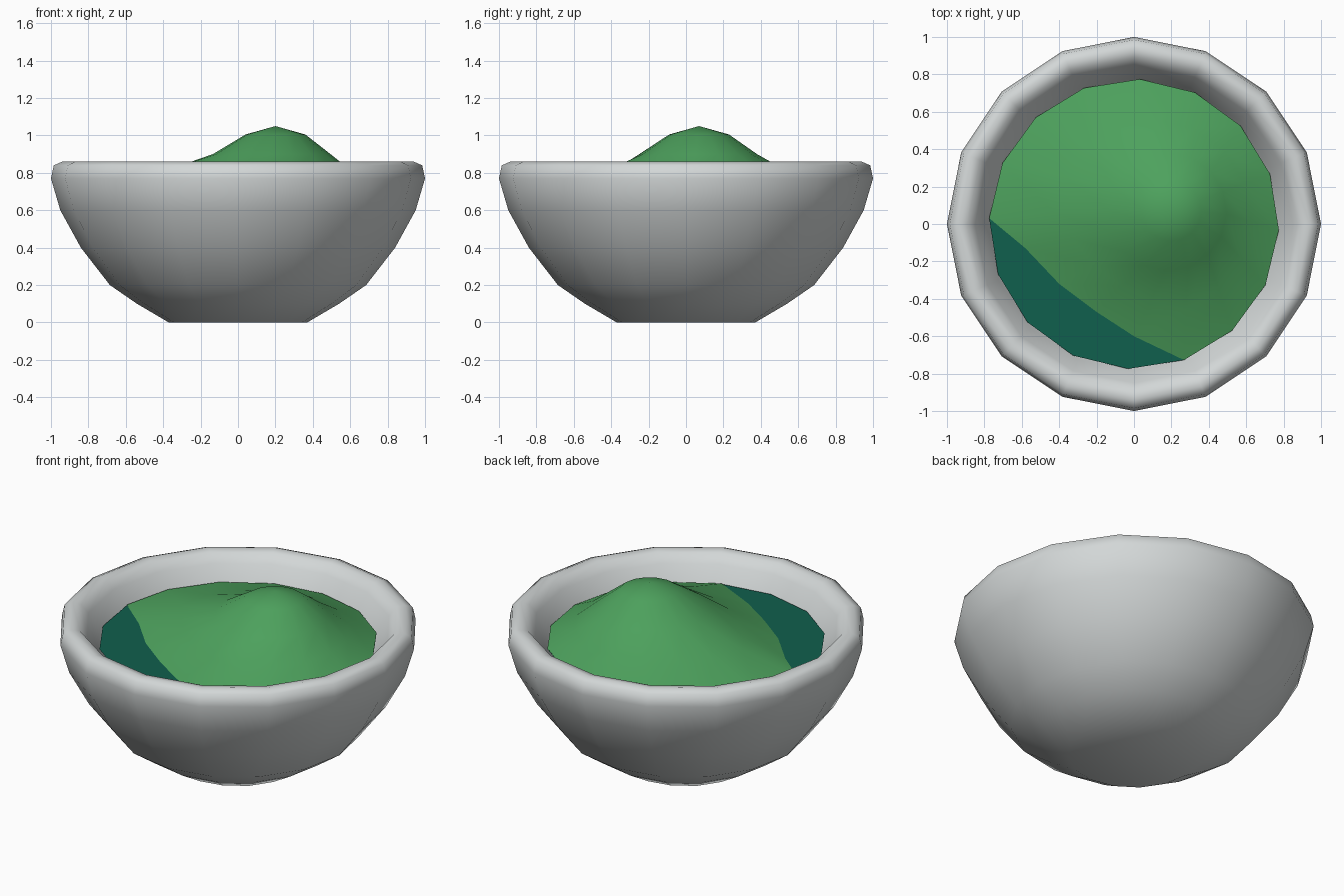
import bpy, bmesh, math
from mathutils import Vector

if "Cube" in bpy.data.objects:
    bpy.data.objects.remove(bpy.data.objects["Cube"])

SIDES = 16


def material(name, rgb):
    m = bpy.data.materials.new(name)
    m.diffuse_color = (*rgb, 1)
    m.use_nodes = True
    m.node_tree.nodes["Principled BSDF"].inputs["Base Color"].default_value = m.diffuse_color
    return m


def ring(r, z, turn=0.0, cx=0.0, cy=0.0):
    """One ring of points around a centre."""
    pts = []
    for i in range(SIDES):
        a = 2 * math.pi * i / SIDES + turn
        pts.append(Vector((cx + r * math.cos(a), cy + r * math.sin(a), z)))
    return pts


def skin(name, rings, mat, start=None, end=None):
    """Bridge rings into a smooth surface; start and end are closing poles."""
    bm = bmesh.new()
    loops = [[bm.verts.new(p) for p in r] for r in rings]
    for a, b in zip(loops, loops[1:]):
        for i in range(SIDES):
            j = (i + 1) % SIDES
            bm.faces.new((a[i], a[j], b[j], b[i]))
    for pole, loop, flip in ((start, loops[0], True), (end, loops[-1], False)):
        if pole is not None:
            p = bm.verts.new(pole)
            for i in range(SIDES):
                f = [loop[i], loop[(i + 1) % SIDES], p]
                bm.faces.new(f[::-1] if flip else f)
    for f in bm.faces:
        f.smooth = True
    me = bpy.data.meshes.new(name)
    bm.to_mesh(me)
    bm.free()
    me.materials.append(mat)
    ob = bpy.data.objects.new(name, me)
    bpy.context.collection.objects.link(ob)
    return ob


grey = material("pale grey", (0.65, 0.68, 0.68))
green = material("leaf green", (0.075, 0.36, 0.11))
teal = material("dark teal", (0.005, 0.115, 0.075))

# Bowl: outer wall, rounded lip, inner wall down to the hidden floor
profile = [(0.37, 0), (0.54, 0.10), (0.685, 0.20), (0.84, 0.40), (0.95, 0.60),
           (1.0, 0.77), (0.985, 0.84), (0.94, 0.86), (0.89, 0.85),
           (0.85, 0.80), (0.785, 0.70), (0.70, 0.50), (0.50, 0.28)]
skin("bowl", [ring(r, z) for r, z in profile], grey, (0, 0, 0), (0, 0, 0.2))

# Sauce: flat surface near the top of the bowl, turned slightly
TURN = math.radians(-2.3)
LEVEL = 0.715
rim = ring(0.775, LEVEL, TURN)
skin("sauce", [rim], teal, end=(0, 0, LEVEL))

# Mound: off-centre heap that leaves a crescent of sauce at the front left
edge = [p + Vector((0, 0, 0.004)) for p in rim]
shore = [(-0.58, -0.13), (-0.40, -0.32), (-0.20, -0.47), (0.0, -0.60)]
for k, (x, y) in enumerate(shore):
    edge[9 + k] = Vector((x, y, LEVEL + 0.002))
upper = ring(0.16, 1.005, TURN, 0.20, 0.07)
middle = ring(0.315, 0.90, TURN, 0.18, 0.065)
lower = []
for m, e in zip(middle, edge):
    p = m.lerp(e, 0.45)
    p.z = 0.80
    lower.append(p)
skin("mound", [edge, lower, middle, upper], green, end=(0.20, 0.07, 1.05))
